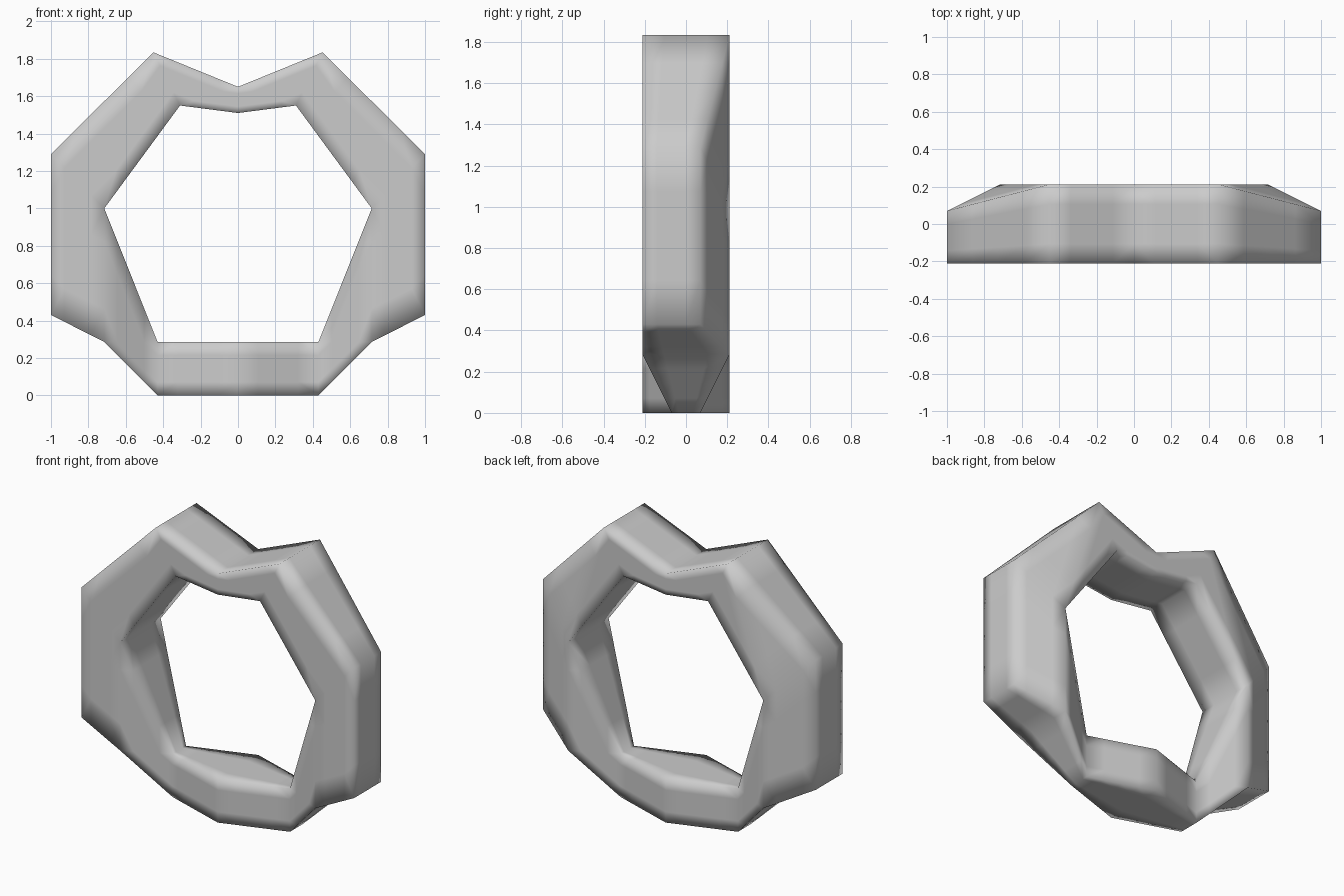
import bpy
import bmesh

if "Cube" in bpy.data.objects:
    bpy.data.objects.remove(bpy.data.objects["Cube"])

# Stations around the right half of the ring, from bottom centre to top centre:
# outer (x, z), inner (x, z), outer (front y, back y), inner half depth
F = 0.212
STATIONS = [
    ((0.00, 0.000), (0.00, 0.286), (-F, F), F),
    ((0.43, 0.000), (0.43, 0.286), (-0.07, 0.07), 0.07),
    ((0.715, 0.286), (0.715, 1.00), (-F, F), F),
    ((1.00, 0.430), (0.715, 1.00), (-F, 0.07), F),
    ((1.00, 1.290), (0.715, 1.00), (-F, 0.07), F),
    ((0.452, 1.834), (0.31, 1.55), (-F, F), F),
    ((0.00, 1.650), (0.00, 1.51), (-F, F), F),
]

bm = bmesh.new()
verts = {}


def vert(x, y, z):
    key = (round(x, 4) + 0.0, round(y, 4), round(z, 4))
    if key not in verts:
        verts[key] = bm.verts.new(key)
    return verts[key]


def face(*corners):
    unique = list(dict.fromkeys(corners))
    if len(unique) > 2:
        bm.faces.new(unique)


def section(station, side):
    (ox, oz), (ix, iz), (front, back), depth = station
    return (vert(side * ox, front, oz), vert(side * ox, back, oz),
            vert(side * ix, -depth, iz), vert(side * ix, depth, iz))


# Both mirrored halves: outer wall, hole wall, front and back faces
for side in (1, -1):
    for a, b in zip(STATIONS, STATIONS[1:]):
        of_a, ob_a, if_a, ib_a = section(a, side)
        of_b, ob_b, if_b, ib_b = section(b, side)
        face(of_a, ob_a, ob_b, of_b)
        face(if_a, ib_a, ib_b, if_b)
        for o_a, i_a, o_b, i_b in ((of_a, if_a, of_b, if_b), (ob_a, ib_a, ob_b, ib_b)):
            face(i_a, o_a, o_b)
            face(i_a, o_b, i_b)

bmesh.ops.recalc_face_normals(bm, faces=bm.faces[:])

# Flat subdivision keeps the smooth shading close to the edges
bmesh.ops.subdivide_edges(bm, edges=bm.edges[:], cuts=3, use_grid_fill=True)
bmesh.ops.recalc_face_normals(bm, faces=bm.faces[:])
for f in bm.faces:
    f.smooth = True

mesh = bpy.data.meshes.new("faceted_ring")
bm.to_mesh(mesh)
bm.free()
ring = bpy.data.objects.new("faceted_ring", mesh)
bpy.context.collection.objects.link(ring)
